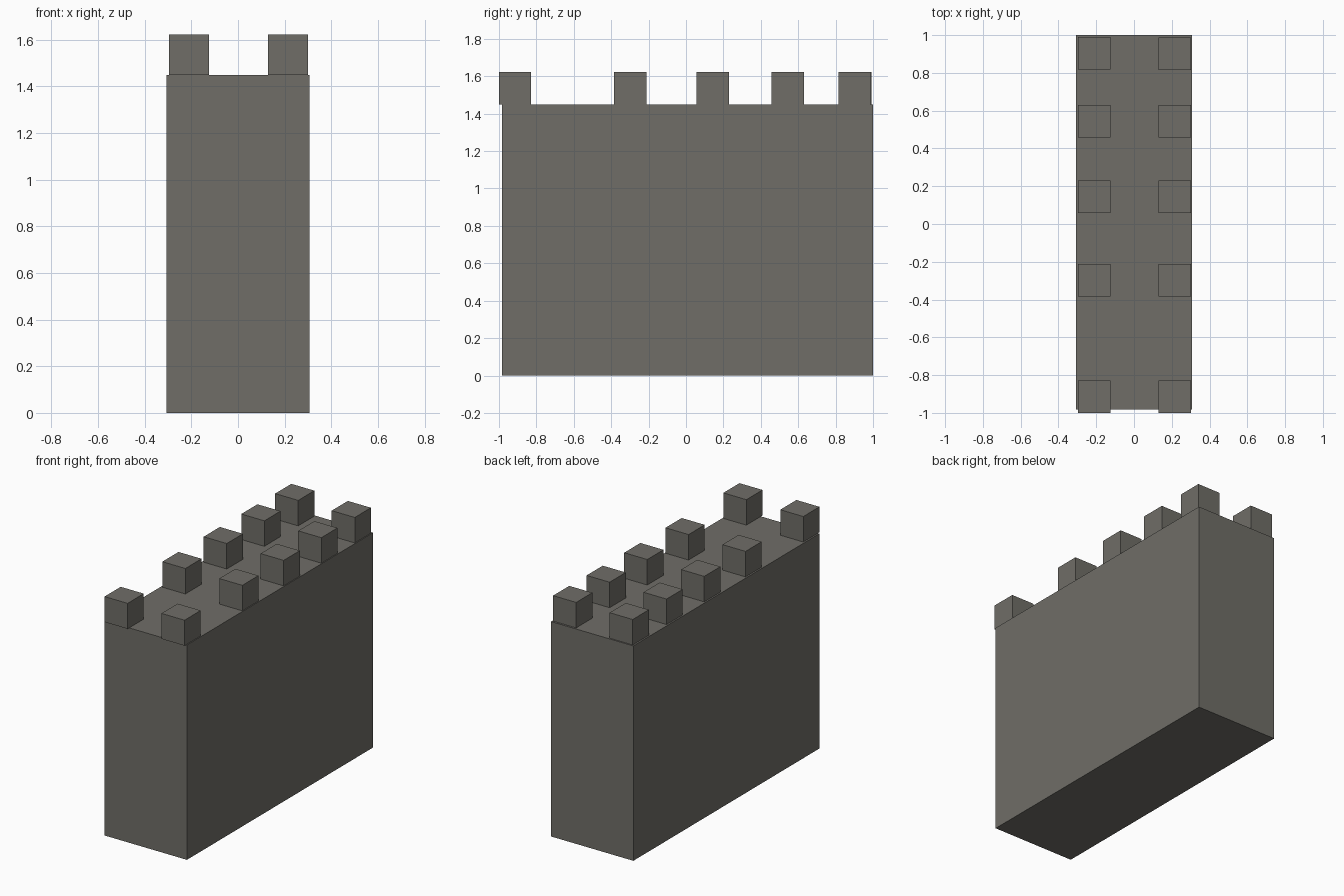
import bpy

if "Cube" in bpy.data.objects:
    bpy.data.objects.remove(bpy.data.objects["Cube"])

stone = bpy.data.materials.new("warm grey stone")
stone.diffuse_color = (0.16, 0.155, 0.137, 1)
stone.use_nodes = True
stone.node_tree.nodes["Principled BSDF"].inputs["Base Color"].default_value = stone.diffuse_color


def box(name, lo, hi):
    """Axis-aligned box between two corners."""
    size = [b - a for a, b in zip(lo, hi)]
    mid = [(a + b) / 2 for a, b in zip(lo, hi)]
    bpy.ops.mesh.primitive_cube_add(size=1, location=mid)
    ob = bpy.context.object
    ob.name = name
    ob.scale = size
    bpy.ops.object.transform_apply(location=False, rotation=False, scale=True)
    ob.data.materials.append(stone)
    return ob


# Main wall block
box("wall_block", (-0.307, -0.983, 0), (0.307, 1.0, 1.45))

# Two rows of battlement cubes along the top edges
S = 0.172
for row, x in (("left", -0.296), ("right", 0.129)):
    for i, y in enumerate((-1.0, -0.384, 0.057, 0.458, 0.815)):
        if row == "left" and i == 4:
            y += 0.004
        box(f"battlement_{row}_{i + 1}", (x, y, 1.45), (x + S, y + S, 1.622))
